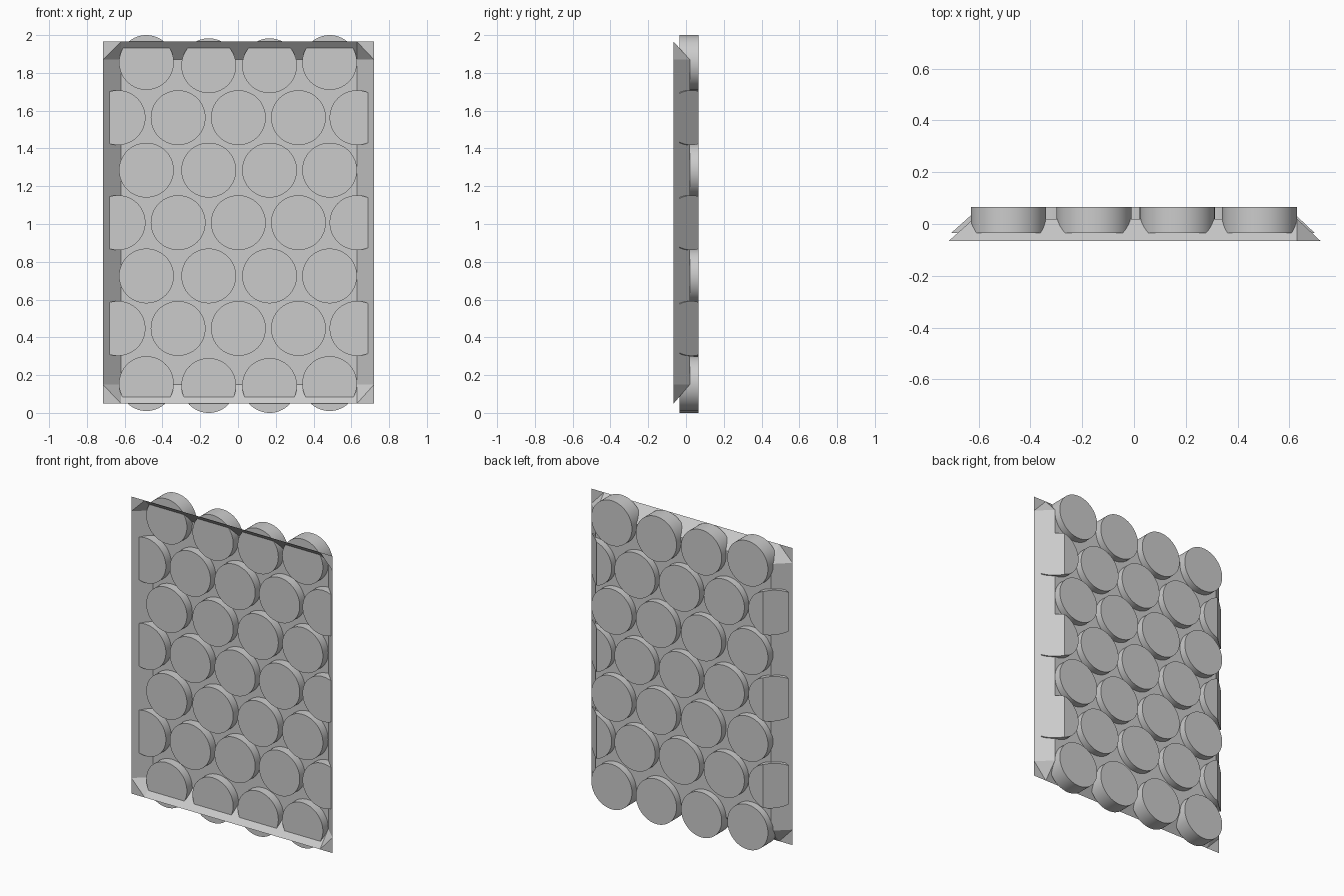
import bpy, bmesh
from mathutils import Matrix, Vector

if "Cube" in bpy.data.objects:
    bpy.data.objects.remove(bpy.data.objects["Cube"])

R, Y0, Y1 = 0.145, -0.035, 0.065          # disc radius, front and back
BACK, FRONT = 0.02, -0.065                # tray floor and tray rim
X = (-0.715, -0.62, 0.63, 0.72)           # outer, inner, inner, outer
Z = (0.05, 0.15, 1.87, 1.965)


def make_object(name, bm, smooth=False):
    mesh = bpy.data.meshes.new(name)
    bm.to_mesh(mesh)
    bm.free()
    ob = bpy.data.objects.new(name, mesh)
    bpy.context.collection.objects.link(ob)
    if smooth:
        bpy.ops.object.select_all(action='DESELECT')
        ob.select_set(True)
        bpy.context.view_layer.objects.active = ob
        bpy.ops.object.shade_smooth_by_angle(angle=0.6)
    return ob


# Tray: flat floor, four flared flanges, folded triangular corners
bm = bmesh.new()
v = {}
for i in range(4):
    for j in range(4):
        inner = i in (1, 2) and j in (1, 2)
        v[i, j] = bm.verts.new((X[i], BACK if inner else FRONT, Z[j]))
for i in range(3):
    for j in range(3):
        quad = [(i, j), (i + 1, j), (i + 1, j + 1), (i, j + 1)]
        if i != 1 and j != 1:
            outer = (0 if i == 0 else 3, 0 if j == 0 else 3)
            k = quad.index(outer)
            q = quad[k:] + quad[:k]
            bm.faces.new([v[q[0]], v[q[1]], v[q[3]]])
            bm.faces.new([v[q[1]], v[q[2]], v[q[3]]])
        else:
            bm.faces.new([v[c] for c in quad])
make_object("tray", bm)


def disc(name, x, z, trim=None):
    """Short cylinder facing front; trim = distance it stands out of the side flange."""
    bm = bmesh.new()
    m = Matrix.Translation((x, (Y0 + Y1) / 2, z)) @ Matrix.Rotation(1.5707963, 4, 'X')
    bmesh.ops.create_cone(bm, cap_ends=True, segments=64, radius1=R, radius2=R,
                          depth=Y1 - Y0, matrix=m)
    if trim is not None:
        s = 1 if x > 0 else -1
        inner, outer = (X[2], X[3]) if s > 0 else (X[1], X[0])
        n = Vector((s * (BACK - FRONT), abs(outer - inner), 0)).normalized()
        res = bmesh.ops.bisect_plane(bm, geom=bm.verts[:] + bm.edges[:] + bm.faces[:],
                                     plane_co=(inner + s * trim, BACK, 0), plane_no=n,
                                     clear_outer=True)
        cut = [e for e in res['geom_cut'] if isinstance(e, bmesh.types.BMEdge)]
        bmesh.ops.contextual_create(bm, geom=cut)
        bmesh.ops.recalc_face_normals(bm, faces=bm.faces[:])
    make_object(name, bm, True)


# Full rows of four discs
for r, (z_out, z_in) in enumerate([(0.155, 0.145), (0.725, 0.725),
                                   (1.285, 1.285), (1.855, 1.838)]):
    for c, x in enumerate((-0.485, -0.155, 0.167, 0.485)):
        disc(f"disc_even_{r}_{c}", x, z_in if c in (1, 2) else z_out)

# Staggered rows: three full discs and two trimmed at the side flanges
for r, z in enumerate((0.447, 1.007, 1.563)):
    for c, x in enumerate((-0.317, 0.002, 0.32)):
        disc(f"disc_odd_{r}_{c}", x, z)
    disc(f"side_disc_left_{r}", -0.635, z, 0.025)
    disc(f"side_disc_right_{r}", 0.63, z, 0.01)
